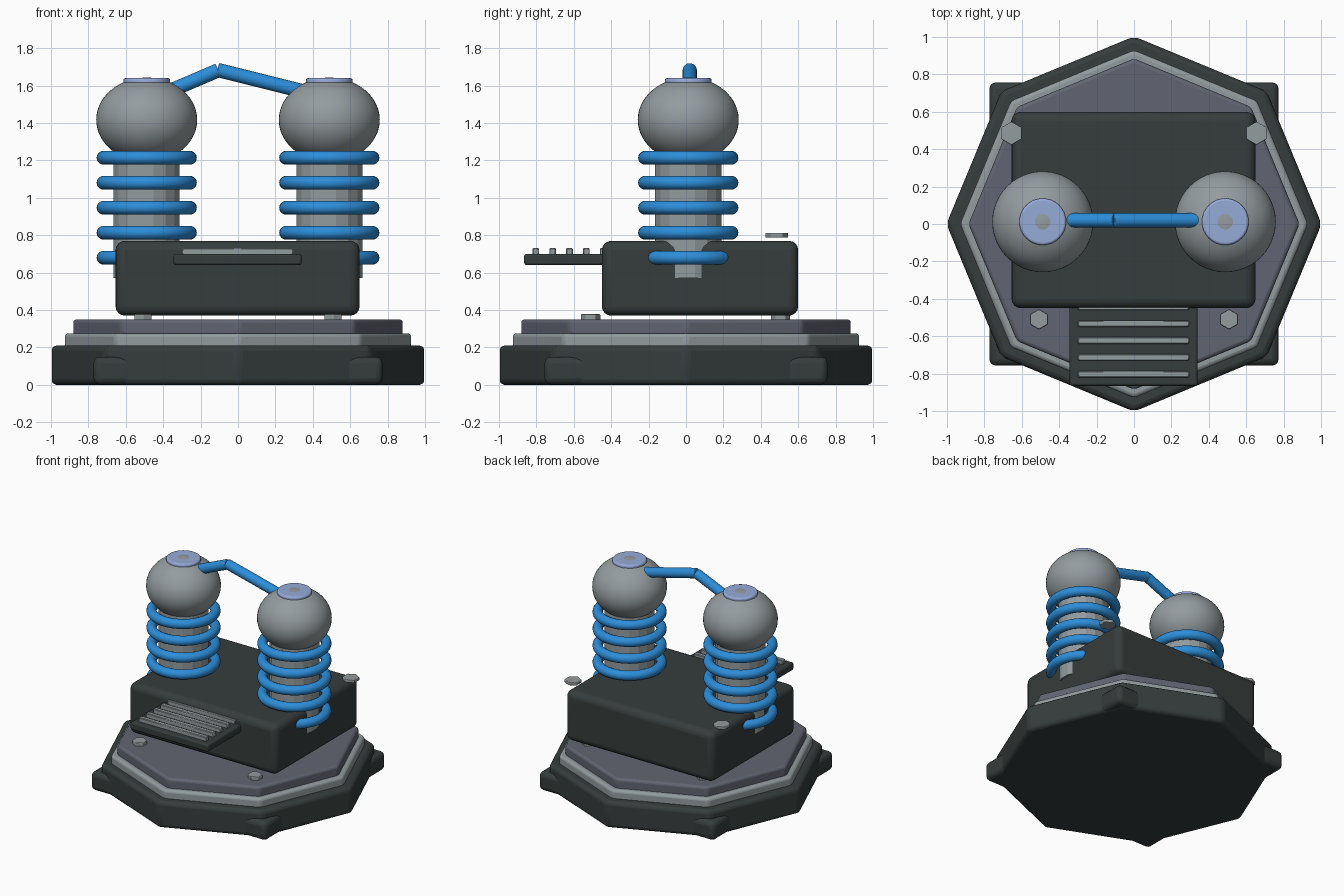
import bpy, math
from mathutils import Vector

if "Cube" in bpy.data.objects:
    bpy.data.objects.remove(bpy.data.objects["Cube"])


def srgb(r, g, b):
    f = lambda c: c / 12.92 if c <= 0.04045 else ((c + 0.055) / 1.055) ** 2.4
    return (f(r / 255), f(g / 255), f(b / 255), 1)


def material(name, rgb):
    m = bpy.data.materials.new(name)
    m.diffuse_color = srgb(*rgb)
    m.use_nodes = True
    m.node_tree.nodes["Principled BSDF"].inputs["Base Color"].default_value = m.diffuse_color
    return m


DARK = material("dark casing", (54, 61, 60))
GREY = material("light grey metal", (148, 156, 159))
SLATE = material("slate plate", (97, 101, 113))
BLUE = material("blue wire", (44, 142, 218))
CAP = material("pale blue cap", (150, 171, 217))


def finish(name, mat, bevel=0.0, segments=3, smooth=True):
    """Name and colour the active object, round its edges and shade it."""
    ob = bpy.context.object
    ob.name = name
    ob.data.materials.append(mat)
    bpy.ops.object.transform_apply(location=False, rotation=False, scale=True)
    if bevel:
        mod = ob.modifiers.new("rounding", "BEVEL")
        mod.width, mod.segments = bevel, segments
        mod.limit_method, mod.angle_limit = "ANGLE", math.radians(30)
    if smooth:
        bpy.ops.object.shade_smooth_by_angle(angle=math.radians(30))
    return ob


def box(name, mat, x, y, z, bevel=0.0, segments=3):
    """Box given by its (min, max) range on each axis."""
    ranges = (x, y, z)
    bpy.ops.mesh.primitive_cube_add(size=1, location=[(a + b) / 2 for a, b in ranges])
    bpy.context.object.scale = [b - a for a, b in ranges]
    return finish(name, mat, bevel, segments)


def prism(name, mat, sides, radius, x, y, z0, z1, bevel=0.0, turn=0.0, smooth=True):
    bpy.ops.mesh.primitive_cylinder_add(vertices=sides, radius=radius, depth=z1 - z0,
                                        location=(x, y, (z0 + z1) / 2),
                                        rotation=(0, 0, turn))
    return finish(name, mat, bevel, 3, smooth)


def rod(name, mat, start, end, radius):
    a, b = Vector(start), Vector(end)
    bpy.ops.mesh.primitive_cylinder_add(vertices=20, radius=radius, depth=(b - a).length,
                                        location=(a + b) / 2)
    bpy.context.object.rotation_euler = (b - a).to_track_quat("Z", "Y").to_euler()
    return finish(name, mat, 0.006, 2)


# Stepped octagonal base
prism("base", DARK, 8, 1.003, 0, 0, 0.0, 0.21, 0.03)
prism("base_trim", GREY, 8, 0.93, 0, 0, 0.18, 0.275, 0.02)
prism("base_top_plate", SLATE, 8, 0.885, 0, 0, 0.25, 0.35, 0.02)

# Corner feet
for sx in (-1, 1):
    for sy in (-1, 1):
        xs = sorted((sx * 0.50, sx * 0.773))
        ys = sorted((sy * 0.50, sy * 0.757))
        box("corner_foot", DARK, xs, ys, (0.002, 0.15), 0.035)

# Main housing
box("housing", DARK, (-0.655, 0.65), (-0.45, 0.60), (0.37, 0.77), 0.05, 4)

# Front vent tray with slats
box("vent_tray", DARK, (-0.345, 0.34), (-0.865, -0.42), (0.64, 0.70), 0.012, 2)
for i in range(5):
    y = -0.803 + i * 0.09
    box("vent_slat", GREY, (-0.30, 0.295), (y - 0.018, y + 0.018), (0.69, 0.732), 0.005, 1)

# Hexagonal bolts
for sx in (-1, 1):
    prism("plate_bolt", GREY, 6, 0.053, sx * 0.508, -0.51, 0.34, 0.378, 0.005, smooth=False)
    prism("rear_plate_bolt", GREY, 6, 0.053, sx * 0.508, 0.505, 0.34, 0.372, 0.005, smooth=False)
    prism("upper_bolt", GREY, 6, 0.062, sx * 0.655, 0.485, 0.787, 0.812, 0.005, smooth=False)

# Two electrode towers
for x in (-0.488, 0.488):
    y = 0.012
    prism("column", GREY, 16, 0.18, x, y, 0.57, 1.32, turn=math.pi / 16, smooth=False)

    for i in range(5):
        bpy.ops.mesh.primitive_torus_add(major_radius=0.231, minor_radius=0.037,
                                         major_segments=48, minor_segments=14,
                                         location=(x, y, 0.68 + i * 0.1335))
        finish("coil_ring", BLUE)

    bpy.ops.mesh.primitive_uv_sphere_add(segments=48, ring_count=28, radius=1,
                                         location=(x, y, 1.417))
    bpy.context.object.scale = (0.27, 0.27, 0.226)
    finish("electrode_ball", GREY)
    prism("ball_cap", CAP, 32, 0.125, x, y, 1.60, 1.64, 0.012)

# Bent wire joining the balls
rod("bridge_wire_left", BLUE, (-0.36, 0.02, 1.573), (-0.105, 0.02, 1.682), 0.038)
rod("bridge_wire_right", BLUE, (-0.11, 0.02, 1.684), (0.36, 0.02, 1.566), 0.038)
